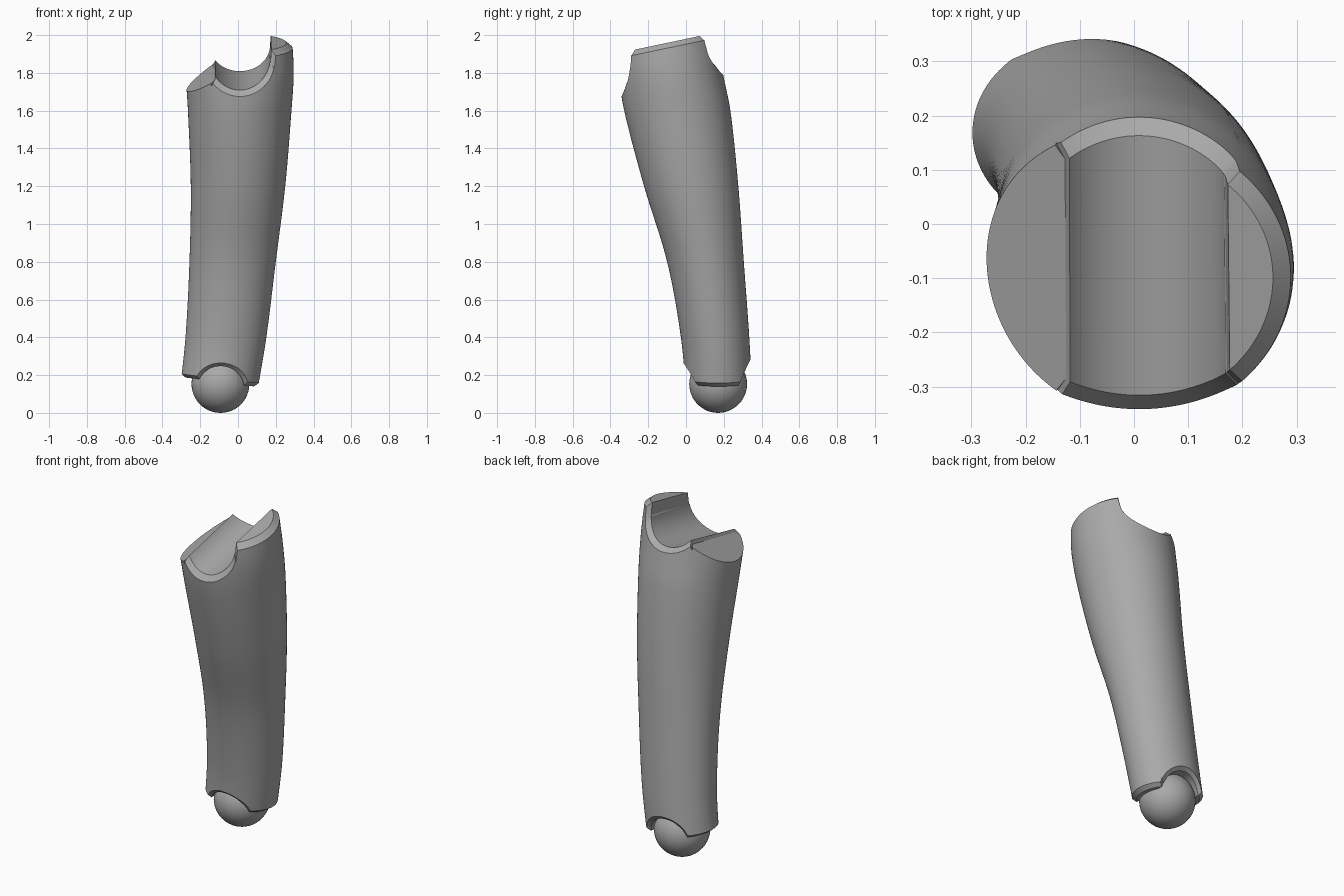
import bpy, bmesh, math
from mathutils import Vector

cube = bpy.data.objects.get("Cube")
if cube:
    bpy.data.objects.remove(cube, do_unlink=True)

grey = bpy.data.materials.new("mid grey")
grey.use_nodes = True
grey.diffuse_color = (0.4, 0.4, 0.4, 1)
grey.node_tree.nodes["Principled BSDF"].inputs["Base Color"].default_value = (0.4, 0.4, 0.4, 1)

# Limb sections: height, then left, right, front and back limits
SECTIONS = [
    (0.1, -0.31, 0.10, 0.0, 0.35),
    (0.4, -0.278, 0.15, -0.027, 0.335),
    (0.8, -0.257, 0.20, -0.10, 0.306),
    (1.2, -0.25, 0.25, -0.222, 0.277),
    (1.6, -0.265, 0.283, -0.327, 0.235),
    (1.8, -0.277, 0.295, -0.357, 0.195),
    (2.0, -0.277, 0.285, -0.362, 0.162),
]
RIM = 0.89


def slope(i):
    a, b = SECTIONS[max(i - 1, 0)], SECTIONS[min(i + 1, len(SECTIONS) - 1)]
    return [(q - p) / (b[0] - a[0]) for p, q in zip(a[1:], b[1:])]


def section(z):
    """Smoothly interpolated limits at a height."""
    i = 0
    while i < len(SECTIONS) - 2 and z > SECTIONS[i + 1][0]:
        i += 1
    a, b = SECTIONS[i], SECTIONS[i + 1]
    h = b[0] - a[0]
    t = min(max((z - a[0]) / h, 0), 1)
    s = t * t * (3 - 2 * t)
    return [p + (q - p) * s + h * (m * t * (1 - t) ** 2 - n * t * t * (1 - t))
            for p, q, m, n in zip(a[1:], b[1:], slope(i), slope(i + 1))]


def point(c, side, z, scale=1.0):
    """Point on the limb wall; c is the cosine across x, side is -1 front, 1 back."""
    xl, xr, yf, yb = section(z)
    s = math.sqrt(max(0, 1 - c * c)) * side
    return Vector(((xl + xr) / 2 + c * scale * (xr - xl) / 2,
                   (yf + yb) / 2 + s * scale * (yb - yf) / 2, z))


def top_height(x, y):
    """Sloping shelf, round channel, then flat shelf, all rising to the back."""
    if x < -0.125:
        z = 1.82 + 0.66 * (x + 0.125)
    elif x < 0.17:
        z = 1.935 - math.sqrt(max(0, 0.16 ** 2 - (x - 0.01) ** 2))
    else:
        z = 1.98
    return z + 0.21 * y


def bottom_height(x, y):
    """Tilted base with a round arch over the ball."""
    base = 0.19 - 0.13 * (x + 0.3)
    d = 0.125 ** 2 - (x + 0.092) ** 2
    return max(base, 0.128 + math.sqrt(d) + 0.06 * (y - 0.1)) if d > 0 else base


def ends(c, side, height, guess, drop):
    """Outer wall end and inner rim end of one column."""
    zo = zi = guess
    scale = 1.0 if drop < 0 and c < -0.535 else RIM
    step = 0 if scale == 1.0 else drop
    for _ in range(8):
        p = point(c, side, zi, scale)
        zi = height(p.x, p.y)
        o = point(c, side, zo)
        zo = height(p.x, o.y) + step
    return point(c, side, zo), point(c, side, zi, scale)


def build_limb():
    # Columns across the limb, with close pairs at the channel and arch edges
    cosines = [math.cos(math.pi * k / 72) for k in range(73)]
    for edge in (0.63, -0.535, 0.69, -0.69):
        cosines = [c for c in cosines if abs(c - edge) > 0.008]
        cosines += [edge - 0.003, edge + 0.003]
    cosines.sort()
    bm = bmesh.new()
    rows = 40
    columns = {}
    for side in (-1, 1):
        for i, c in enumerate(cosines):
            if side == 1 and i in (0, len(cosines) - 1):
                columns[side, i] = columns[-1, i]
                continue
            low, low_rim = ends(c, side, bottom_height, 0.2, 0.018)
            high, high_rim = ends(c, side, top_height, 1.85, -0.028)
            wall = [point(c, side, low.z + (high.z - low.z) * k / rows)
                    for k in range(rows + 1)]
            columns[side, i] = [bm.verts.new(p) for p in [low_rim] + wall + [high_rim]]

    def face(verts):
        verts = list(dict.fromkeys(verts))
        if len(verts) > 2:
            bm.faces.new(verts)

    for i in range(len(cosines) - 1):
        # Walls and rims
        for side in (-1, 1):
            a, b = columns[side, i], columns[side, i + 1]
            for k in range(len(a) - 1):
                face((a[k], b[k], b[k + 1], a[k + 1]))
        # Strips closing the top channel and the bottom arch
        for k in (0, -1):
            face((columns[-1, i][k], columns[-1, i + 1][k],
                  columns[1, i + 1][k], columns[1, i][k]))
    bmesh.ops.remove_doubles(bm, verts=bm.verts, dist=0.0001)
    bmesh.ops.recalc_face_normals(bm, faces=bm.faces)
    mesh = bpy.data.meshes.new("limb_shell")
    bm.to_mesh(mesh)
    bm.free()
    obj = bpy.data.objects.new("limb_shell", mesh)
    bpy.context.collection.objects.link(obj)
    return obj


def finish(obj):
    obj.data.materials.append(grey)
    bpy.ops.object.select_all(action='DESELECT')
    obj.select_set(True)
    bpy.context.view_layer.objects.active = obj
    bpy.ops.object.shade_smooth_by_angle(angle=math.radians(25))


finish(build_limb())

# Ball joint
bpy.ops.mesh.primitive_uv_sphere_add(segments=48, ring_count=24, radius=0.153,
                                     location=(-0.093, 0.17, 0.153))
ball = bpy.context.object
ball.name = "ball_joint"
finish(ball)
